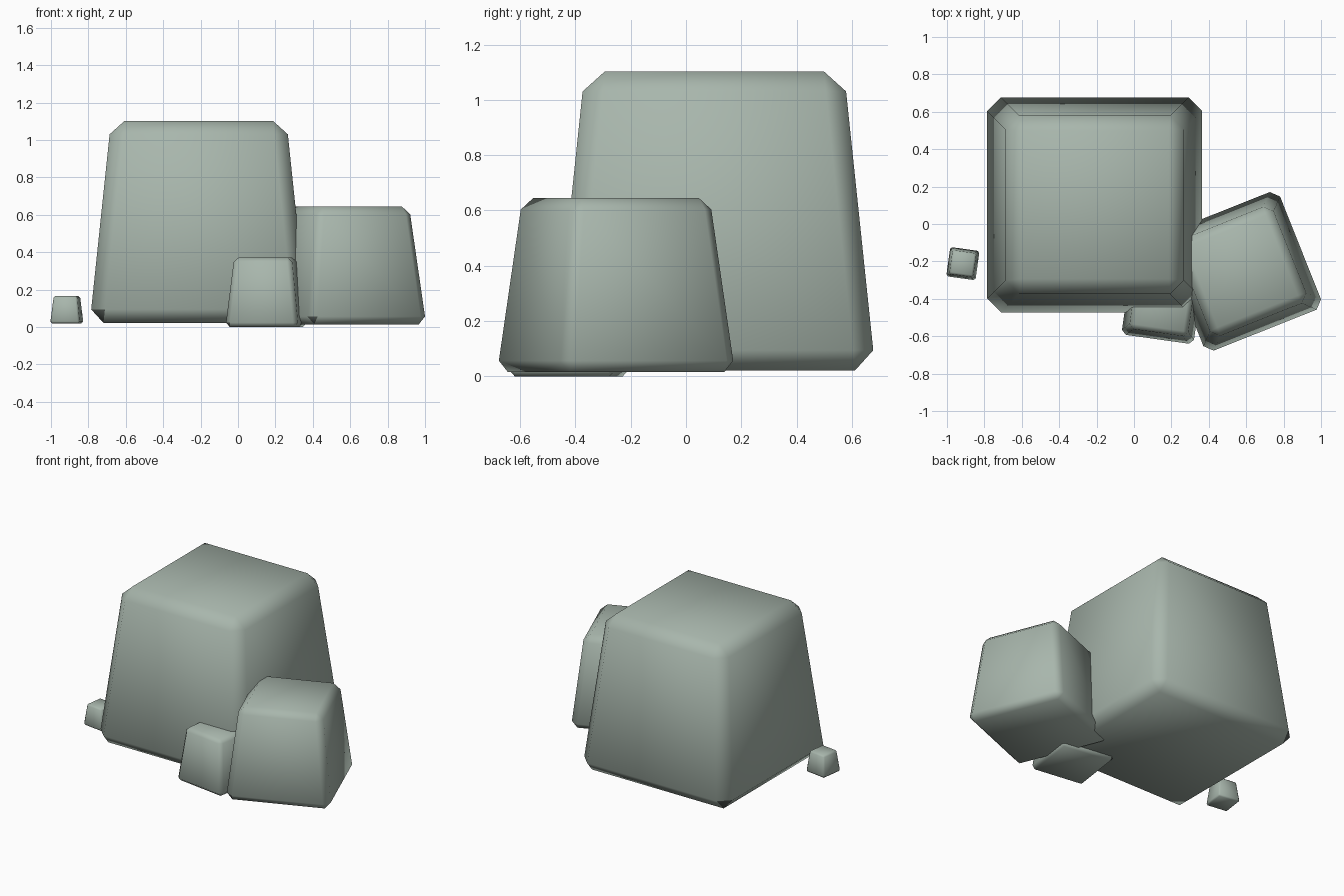
import bpy, bmesh, math
from mathutils import Matrix

if "Cube" in bpy.data.objects:
    bpy.data.objects.remove(bpy.data.objects["Cube"])


def material(name, rgb):
    m = bpy.data.materials.new(name)
    m.diffuse_color = (*rgb, 1)
    m.use_nodes = True
    m.node_tree.nodes["Principled BSDF"].inputs["Base Color"].default_value = m.diffuse_color
    return m


stone = material("grey green stone", (0.392, 0.468, 0.413))
dark = material("dark stone", (0.09, 0.105, 0.095))


def block(name, x, y, z0, z1, half, angle, bevel, taper=0.805):
    """Tapered cube with a single chamfer on every edge, smooth shaded."""
    bm = bmesh.new()
    bmesh.ops.create_cube(bm, size=2)
    for v in bm.verts:
        top = v.co.z > 0
        r = half * (taper if top else 1)
        v.co = (v.co.x * r, v.co.y * r, z1 if top else z0)
    bmesh.ops.bevel(bm, geom=bm.edges[:], offset=bevel, offset_type='OFFSET',
                    segments=1, profile=0.5, affect='EDGES')
    bmesh.ops.recalc_face_normals(bm, faces=bm.faces[:])
    for f in bm.faces:
        f.smooth = True
        # dark lower corner chips on the left
        c = f.calc_center_median()
        if len(f.verts) == 3 and c.z < (z0 + z1) / 2 and c.x < 0:
            f.material_index = 1
    bm.transform(Matrix.Translation((x, y, 0)) @ Matrix.Rotation(math.radians(angle), 4, 'Z'))
    me = bpy.data.meshes.new(name)
    bm.to_mesh(me)
    bm.free()
    me.materials.append(stone)
    me.materials.append(dark)
    ob = bpy.data.objects.new(name, me)
    bpy.context.collection.objects.link(ob)
    return ob


# four stones, from largest to smallest
block("large_stone", -0.21, 0.1025, 0.022, 1.103, 0.5825, 0, 0.073)
block("medium_stone", 0.576, -0.253, 0.015, 0.645, 0.343, 21.7, 0.042, 0.795)
block("small_stone", 0.152, -0.424, 0.0, 0.372, 0.197, -8, 0.024, 0.79)
block("pebble", -0.915, -0.212, 0.02, 0.167, 0.080, -8, 0.010, 0.79)
